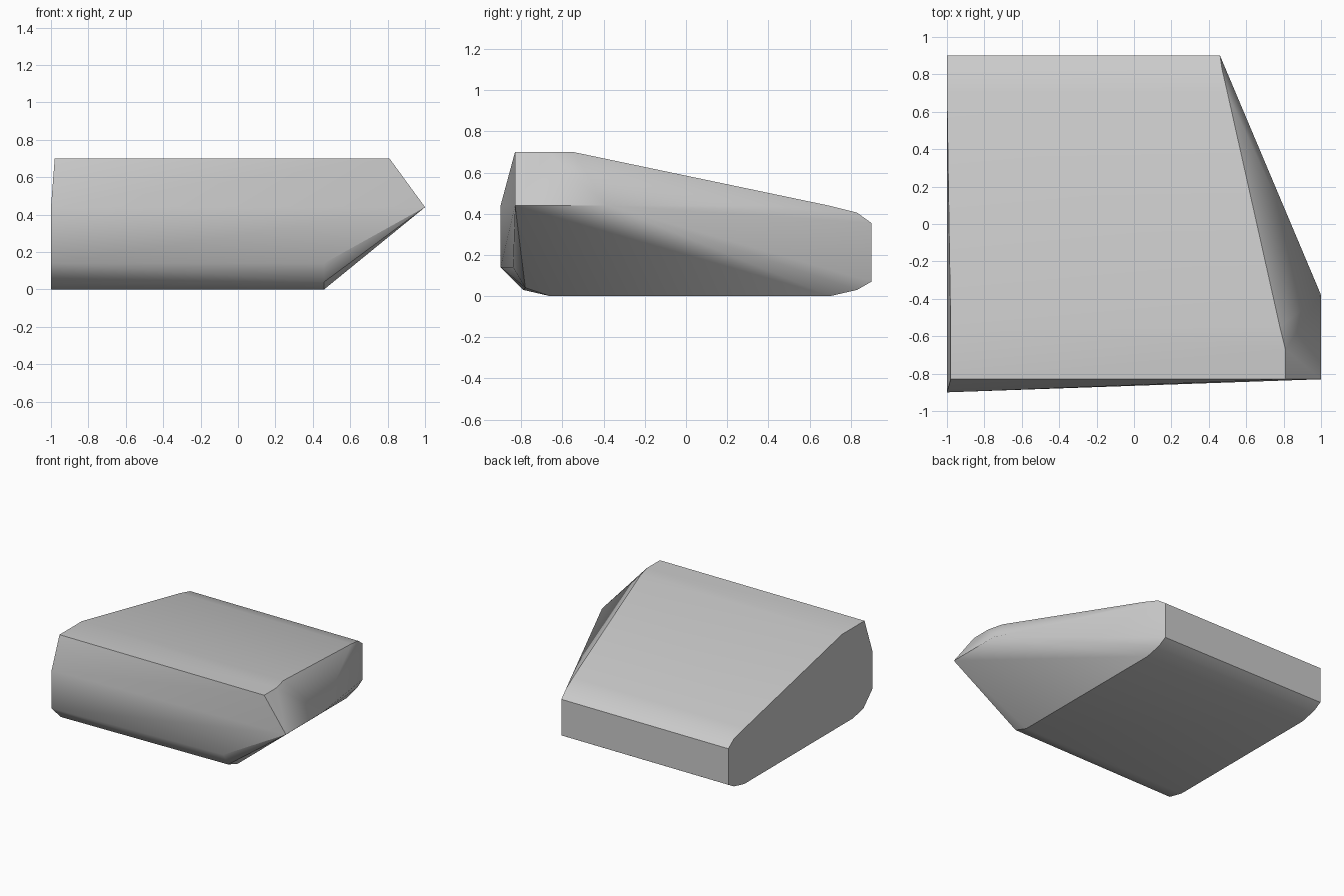
import bpy, bmesh
from math import radians

cube = bpy.data.objects.get("Cube")
if cube:
    bpy.data.objects.remove(cube, do_unlink=True)

# Single stone-grey material
grey = (0.6, 0.6, 0.6, 1.0)
mat = bpy.data.materials.new("light grey")
mat.use_nodes = True
mat.diffuse_color = grey
mat.node_tree.nodes["Principled BSDF"].inputs["Base Color"].default_value = grey

# Flat left end: profile in (x, y, z), leaning inward at the raised top
left_end = [(-1, y, z) for y, z in (
    (-0.90, 0.14), (-0.90, 0.44), (0.70, 0.438), (0.83, 0.405), (0.90, 0.355),
    (0.90, 0.07), (0.83, 0.03), (0.70, 0), (-0.66, 0), (-0.79, 0.03))]
left_end += [(-0.98, -0.83, 0.70), (-0.98, -0.55, 0.70)]

# Right end: base and back edge stop short
right_base = [(0.46, y, z) for y, z in (
    (-0.84, 0.14), (-0.78, 0.04), (-0.66, 0), (0.70, 0),
    (0.83, 0.03), (0.90, 0.07), (0.90, 0.355))]
# Right end: overhanging prow and top rim
right_prow = [(1, -0.83, 0.44), (1, -0.38, 0.44)]
right_rim = [(0.81, -0.83, 0.70), (0.81, -0.67, 0.70), (0.78, -0.55, 0.70),
             (0.50, 0.70, 0.438), (0.47, 0.83, 0.405)]

# Body: convex skin around the corner points
bm = bmesh.new()
for co in left_end + right_base + right_prow + right_rim:
    bm.verts.new(co)
bmesh.ops.convex_hull(bm, input=bm.verts)
bmesh.ops.dissolve_limit(bm, angle_limit=radians(1),
                         verts=bm.verts, edges=bm.edges)
bmesh.ops.recalc_face_normals(bm, faces=bm.faces)
mesh = bpy.data.meshes.new("wedge_block")
bm.to_mesh(mesh)
bm.free()
mesh.materials.append(mat)

block = bpy.data.objects.new("wedge_block", mesh)
bpy.context.collection.objects.link(block)
bpy.ops.object.select_all(action="DESELECT")
block.select_set(True)
bpy.context.view_layer.objects.active = block
bpy.ops.object.shade_smooth_by_angle(angle=radians(30))
